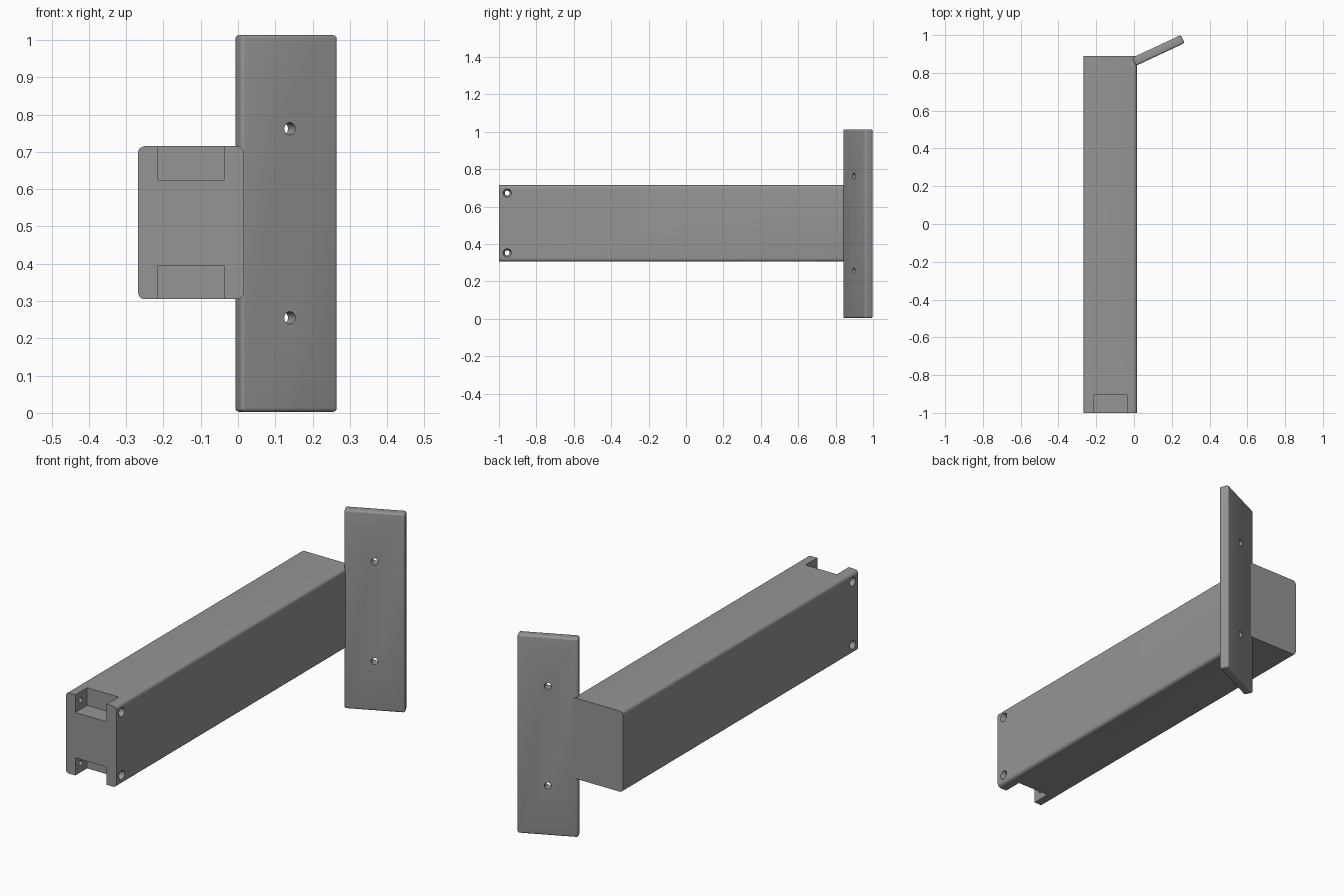
import bpy, bmesh, math
from mathutils import Matrix, Vector

if "Cube" in bpy.data.objects:
    bpy.data.objects.remove(bpy.data.objects["Cube"])

grey = bpy.data.materials.new("mid grey")
grey.diffuse_color = (0.3, 0.3, 0.3, 1)
grey.use_nodes = True
grey.node_tree.nodes["Principled BSDF"].inputs["Base Color"].default_value = grey.diffuse_color


def finish(name, bm):
    mesh = bpy.data.meshes.new(name)
    bmesh.ops.recalc_face_normals(bm, faces=bm.faces)
    bm.to_mesh(mesh)
    bm.free()
    mesh.materials.append(grey)
    ob = bpy.data.objects.new(name, mesh)
    bpy.context.collection.objects.link(ob)
    return ob


def box(name, size, center, bevel=0, segments=4, only_axis=None):
    """Box, optionally with rounded edges (all, or only those along one axis)."""
    bm = bmesh.new()
    bmesh.ops.create_cube(bm, size=1, matrix=Matrix.Diagonal((*size, 1)))
    if bevel:
        edges = [e for e in bm.edges if only_axis is None or
                 abs((e.verts[0].co - e.verts[1].co)[only_axis]) > 1e-4]
        bmesh.ops.bevel(bm, geom=edges, offset=bevel, segments=segments,
                        profile=0.5, affect='EDGES')
    ob = finish(name, bm)
    ob.location = center
    return ob


def rod(name, r1, r2, depth, center, direction):
    """Cylinder or cone frustum; r1 at the start, r2 at the end of direction."""
    bm = bmesh.new()
    bmesh.ops.create_cone(bm, cap_ends=True, segments=24, radius1=r1,
                          radius2=r2, depth=depth)
    ob = finish(name, bm)
    ob.location = center
    ob.rotation_euler = Vector(direction).to_track_quat('Z', 'Y').to_euler()
    return ob


def cut(target, cutters):
    bpy.context.view_layer.objects.active = target
    for c in cutters:
        mod = target.modifiers.new("cut", 'BOOLEAN')
        mod.operation, mod.solver, mod.object = 'DIFFERENCE', 'EXACT', c
        bpy.ops.object.modifier_apply(modifier=mod.name)
        bpy.data.objects.remove(c)


def smooth(ob):
    bpy.ops.object.select_all(action='DESELECT')
    ob.select_set(True)
    bpy.context.view_layer.objects.active = ob
    bpy.ops.object.shade_smooth_by_angle(angle=math.radians(35))


# Long beam with rounded lengthwise edges
X0, X1, Z0, Z1 = -0.268, 0.016, 0.305, 0.715
beam = box("beam", (X1 - X0, 1.89, Z1 - Z0),
           ((X0 + X1) / 2, -0.055, (Z0 + Z1) / 2), 0.018, 5, only_axis=1)

# Notches at the top and bottom of the front end
cutters = [box("notch_cutter", (0.177, 0.195, 0.19), (-0.1265, -1.0025, z), 0)
           for z in (Z1 + 0.005, Z0 - 0.005)]

# Countersunk pin holes through the notch cheeks
for z in (0.672, 0.352):
    cutters.append(rod("pin_cutter", 0.013, 0.013, 0.5, (-0.126, -0.956, z), (1, 0, 0)))
    for x, d in ((X1, 1), (X0, -1)):
        cutters.append(rod("sink_cutter", 0.012, 0.024, 0.03,
                           (x - 0.012 * d, -0.956, z), (d, 0, 0)))
cut(beam, cutters)
smooth(beam)

# Mounting plate, angled away from the rear corner of the beam
angle = math.radians(25)
plate = box("mounting_plate", (0.285, 0.047, 1.01), (0.129, 0.919, 0.508), 0.01)
plate.rotation_euler.z = angle
bpy.context.view_layer.update()

# Screw holes square to the plate
normal = (-math.sin(angle), math.cos(angle), 0)
cut(plate, [rod("screw_cutter", 0.0165, 0.0165, 0.2, (0.129, 0.919, z), normal)
            for z in (0.255, 0.762)])
smooth(plate)
